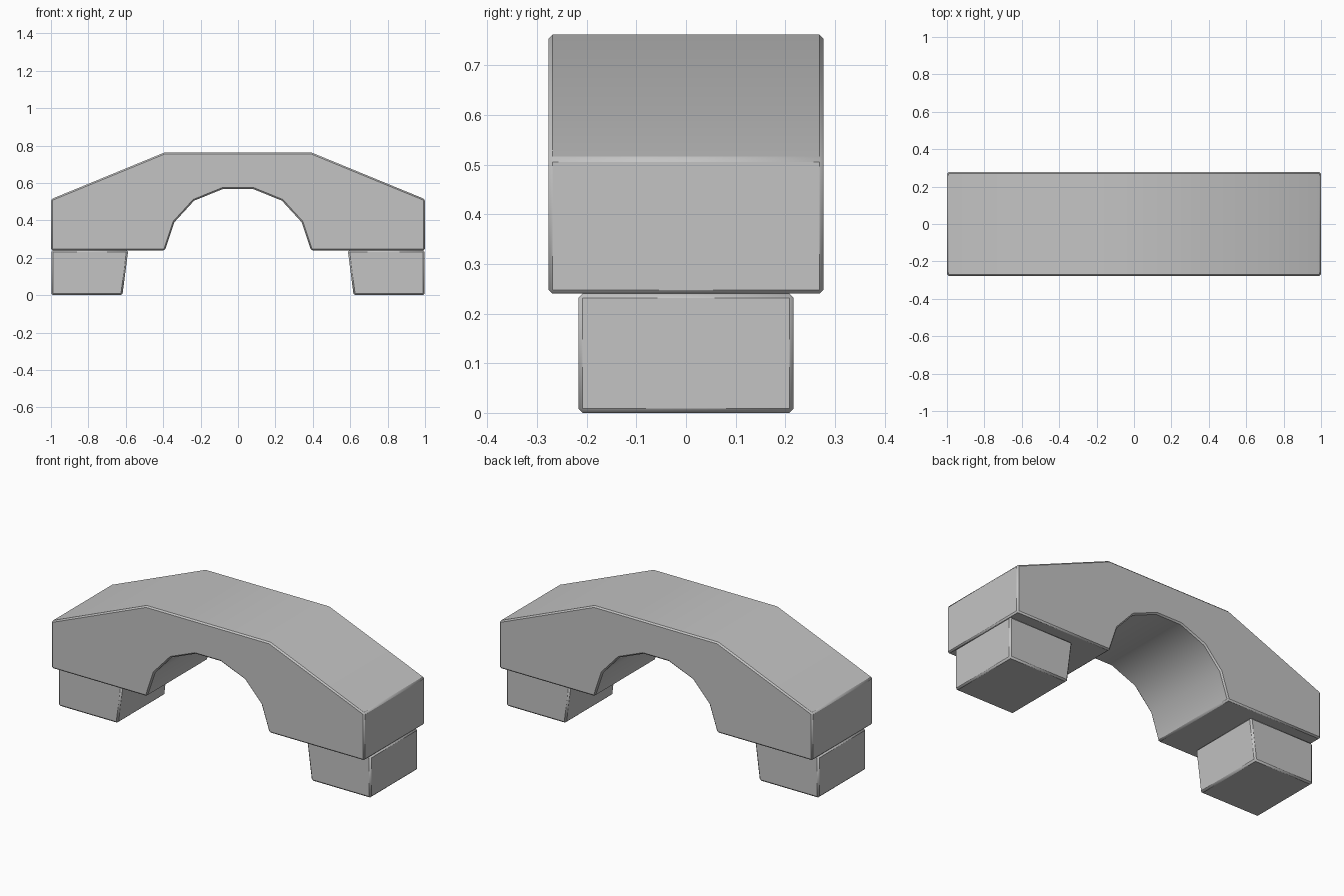
import bpy, bmesh, math

if "Cube" in bpy.data.objects:
    bpy.data.objects.remove(bpy.data.objects["Cube"])

stone = bpy.data.materials.new("grey stone")
stone.diffuse_color = (0.55, 0.55, 0.55, 1)
stone.use_nodes = True
stone.node_tree.nodes["Principled BSDF"].inputs["Base Color"].default_value = stone.diffuse_color


def extrude_profile(name, profile, half_depth, bevel):
    """Extrude an x-z profile along y and chamfer its sharp edges."""
    bm = bmesh.new()
    face = bm.faces.new([bm.verts.new((x, -half_depth, z)) for x, z in profile])
    ext = bmesh.ops.extrude_face_region(bm, geom=[face])
    moved = [v for v in ext["geom"] if isinstance(v, bmesh.types.BMVert)]
    bmesh.ops.translate(bm, verts=moved, vec=(0, 2 * half_depth, 0))
    bmesh.ops.recalc_face_normals(bm, faces=bm.faces)
    mesh = bpy.data.meshes.new(name)
    bm.to_mesh(mesh)
    bm.free()
    mesh.materials.append(stone)
    obj = bpy.data.objects.new(name, mesh)
    bpy.context.collection.objects.link(obj)
    mod = obj.modifiers.new("chamfer", "BEVEL")
    mod.width = bevel
    mod.segments = 1
    mod.limit_method = "ANGLE"
    mod.angle_limit = math.radians(50)
    # Smooth shading over the chamfers and the arch facets
    bpy.ops.object.select_all(action="DESELECT")
    obj.select_set(True)
    bpy.context.view_layer.objects.active = obj
    bpy.ops.object.shade_smooth_by_angle(angle=math.radians(60))
    return obj


# Arched span: right half of the outline, from arch crown round to the top
half = [(0.08, 0.568), (0.235, 0.505), (0.34, 0.39), (0.39, 0.24),
        (1.0, 0.24), (1.0, 0.513), (0.395, 0.762)]
outline = half + [(-x, z) for x, z in reversed(half)]
extrude_profile("arch_span", outline, 0.277, 0.008)

# Tapered piers under both ends
pier = [(0.618, 0.0), (0.998, 0.0), (0.998, 0.24), (0.587, 0.24)]
for side, s in (("left", -1), ("right", 1)):
    extrude_profile(side + "_pier", [(s * x, z) for x, z in pier], 0.217, 0.009)
